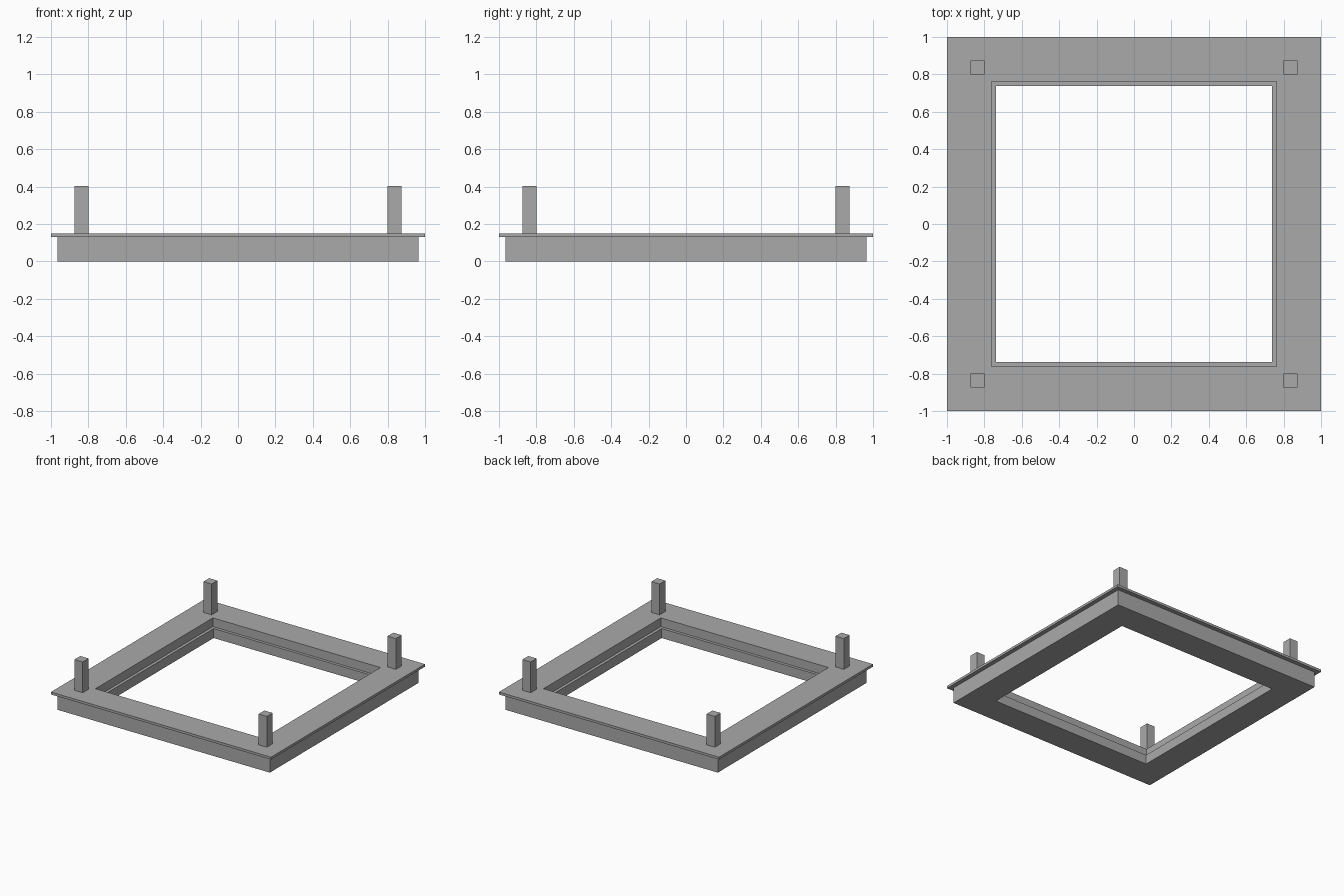
import bpy
import bmesh

# Remove the default cube
default = bpy.data.objects.get("Cube")
if default:
    bpy.data.objects.remove(default, do_unlink=True)

# Single grey material
GREY = (0.4, 0.4, 0.4, 1.0)
grey = bpy.data.materials.new("plain grey")
grey.use_nodes = True
grey.diffuse_color = GREY
for node in grey.node_tree.nodes:
    if node.type == 'BSDF_PRINCIPLED':
        node.inputs["Base Color"].default_value = GREY

CORNERS = [(-1, -1), (1, -1), (1, 1), (-1, 1)]


def finish(name, bm):
    bmesh.ops.recalc_face_normals(bm, faces=bm.faces)
    mesh = bpy.data.meshes.new(name)
    bm.to_mesh(mesh)
    bm.free()
    mesh.materials.append(grey)
    obj = bpy.data.objects.new(name, mesh)
    bpy.context.collection.objects.link(obj)
    return obj


def square_ring(name, profile):
    """Sweep a closed (half width, height) profile around a square."""
    bm = bmesh.new()
    loops = [[bm.verts.new((sx * r, sy * r, z)) for sx, sy in CORNERS]
             for r, z in profile]
    for i, low in enumerate(loops):
        high = loops[(i + 1) % len(loops)]
        for j in range(4):
            k = (j + 1) % 4
            bm.faces.new((low[j], low[k], high[k], high[j]))
    return finish(name, bm)


def box(name, centre, size):
    bm = bmesh.new()
    bmesh.ops.create_cube(bm, size=1)
    bmesh.ops.scale(bm, vec=size, verts=bm.verts)
    bmesh.ops.translate(bm, vec=centre, verts=bm.verts)
    return finish(name, bm)


# Base frame with a small inner ledge
BASE_TOP, TOP, LEDGE = 0.13, 0.15, 0.078
OPENING, INNER = 0.762, 0.738
square_ring("base_frame", [(0.965, 0), (0.965, BASE_TOP), (OPENING, BASE_TOP),
                           (OPENING, LEDGE), (INNER, LEDGE), (INNER, 0)])

# Thin overhanging top plate
square_ring("top_plate", [(1, BASE_TOP), (1, TOP),
                          (OPENING, TOP), (OPENING, BASE_TOP)])

# Corner posts
POST_TOP, POST_WIDTH, POST_POS = 0.403, 0.075, 0.837
for sx, sy in CORNERS:
    name = "post_%s_%s" % ("front" if sy < 0 else "back",
                           "left" if sx > 0 else "right")
    box(name, (sx * POST_POS, sy * POST_POS, (TOP + POST_TOP) / 2),
        (POST_WIDTH, POST_WIDTH, POST_TOP - TOP))
